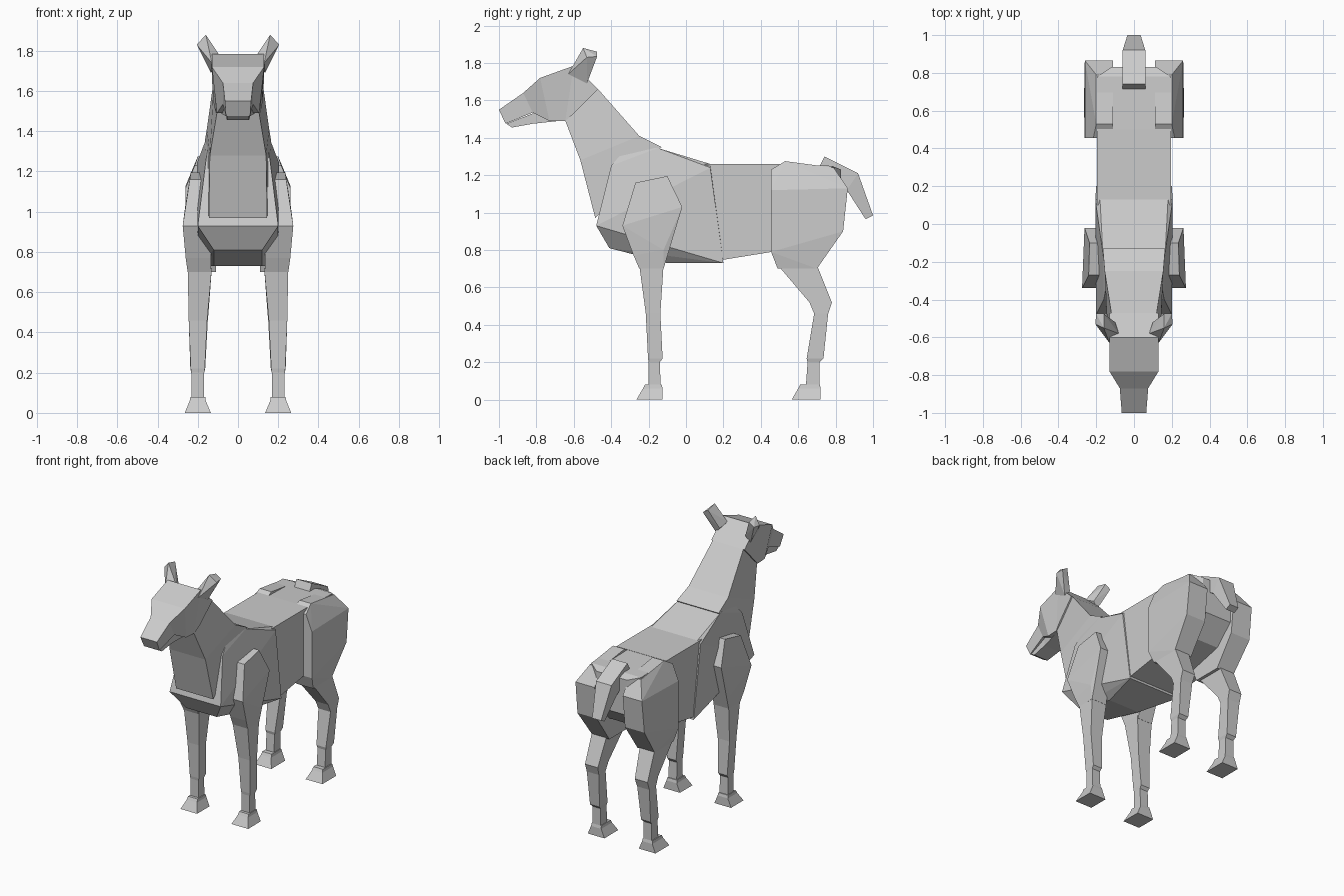
import bpy, bmesh

cube = bpy.data.objects.get("Cube")
if cube:
    bpy.data.objects.remove(cube, do_unlink=True)

coat = bpy.data.materials.new("plain_grey")
coat.use_nodes = True
GREY = (0.6, 0.6, 0.6, 1)
coat.diffuse_color = GREY
coat.node_tree.nodes["Principled BSDF"].inputs["Base Color"].default_value = GREY


def finish(name, bm):
    bmesh.ops.recalc_face_normals(bm, faces=bm.faces[:])
    mesh = bpy.data.meshes.new(name)
    bm.to_mesh(mesh)
    bm.free()
    mesh.materials.append(coat)
    bpy.context.collection.objects.link(bpy.data.objects.new(name, mesh))


def hull(name, points):
    """Faceted convex block around the points."""
    bm = bmesh.new()
    verts = [bm.verts.new(p) for p in points]
    res = bmesh.ops.convex_hull(bm, input=verts)
    loose = [v for v in bm.verts if not v.link_faces]
    bmesh.ops.delete(bm, geom=loose, context='VERTS')
    bmesh.ops.dissolve_limit(bm, angle_limit=0.03, verts=bm.verts[:], edges=bm.edges[:])
    finish(name, bm)


def loft(name, rings):
    """Four-sided tube through a row of corner rings, closed at both ends."""
    bm = bmesh.new()
    rows = [[bm.verts.new(p) for p in ring] for ring in rings]
    for a, b in zip(rows, rows[1:]):
        for i in range(4):
            j = (i + 1) % 4
            bm.faces.new((a[i], a[j], b[j], b[i]))
    bm.faces.new(rows[0])
    bm.faces.new(rows[-1])
    finish(name, bm)


def across(top, low, w_top, w_low):
    """Ring spanning the middle plane; top and low are (y, z)."""
    return [(-w_top, *top), (w_top, *top), (w_low, *low), (-w_low, *low)]


def both(points):
    return [(s * x, y, z) for x, y, z in points for s in (1, -1)]


def pair(build, name, data):
    """Build a part on the left and its mirror on the right."""
    for side, s in (("left", 1), ("right", -1)):
        if build is loft:
            build(f"{side}_{name}", [[(s * x, y, z) for x, y, z in r] for r in data])
        else:
            build(f"{side}_{name}", [(s * x, y, z) for x, y, z in data])


def leg_rings(levels):
    """Level rings from (z, y0, y1, x0, x1)."""
    return [[(a, p, z), (b, p, z), (b, q, z), (a, q, z)] for z, p, q, a, b in levels]


# Trunk
hull("chest", both([
    (.2, -.48, .93), (.12, -.41, .81), (.12, -.1, .73), (.2, .2, .73),
    (.205, .13, 1.24), (.18, .13, 1.26), (.165, -.15, 1.345),
    (.145, -.32, 1.345), (.16, -.4, 1.25)]))
loft("barrel", [across((.1, 1.26), (.15, .74), .195, .195),
                across((.5, 1.26), (.46, .79), .195, .195)])
hull("rump", both([
    (.195, .45, 1.26), (.195, .45, .79), (.195, .78, 1.25), (.12, .83, 1.23),
    (.12, .83, .98), (.15, .7, .85)]))

# Neck
loft("neck", [
    across((-.13, 1.35), (-.485, .97), .165, .145),
    across((-.25, 1.41), (-.565, 1.28), .155, .14),
    across((-.47, 1.66), (-.645, 1.49), .12, .105)])

# Head, jaw and ears
loft("head", [
    across((-1, 1.55), (-.965, 1.475), .065, .06),
    across((-.87, 1.64), (-.82, 1.535), .075, .075),
    across((-.78, 1.72), (-.73, 1.49), .13, .105),
    across((-.6, 1.785), (-.645, 1.49), .13, .11),
    across((-.47, 1.66), (-.6, 1.53), .13, .12)])
loft("jaw", [
    across((-.96, 1.475), (-.93, 1.455), .055, .055),
    across((-.82, 1.53), (-.82, 1.475), .06, .06),
    across((-.7, 1.54), (-.68, 1.49), .085, .085)])
pair(hull, "ear", [
    (.16, -.55, 1.88), (.205, -.53, 1.83), (.16, -.475, 1.86), (.2, -.475, 1.835),
    (.08, -.58, 1.76), (.13, -.63, 1.74), (.1, -.52, 1.73), (.135, -.53, 1.69)])

# Tail
loft("tail", [
    across((.74, 1.3), (.7, 1.22), .06, .06),
    across((.92, 1.21), (.86, 1.12), .06, .06),
    across((1, .985), (.96, .965), .035, .035)])

# Shoulder and thigh blocks: (y, z, outer x) outlines run to an inner face
shoulder = [(-.34, .93, .275), (-.27, 1.16, .24), (-.1, 1.195, .235),
            (-.02, 1.03, .262), (-.12, .8, .262), (-.12, .7, .25),
            (-.25, .7, .25), (-.28, .77, .26)]
thigh = [(.455, 1.12, .26), (.455, .79, .262), (.49, .7, .245), (.7, .7, .245),
         (.84, .9, .262), (.865, 1.13, .26), (.79, 1.24, .2), (.53, 1.275, .2),
         (.455, 1.23, .215)]
for name, outline, inner in (("shoulder", shoulder, .135), ("thigh", thigh, .11)):
    pair(hull, name, [p for y, z, x in outline for p in ((x, y, z), (inner, y, z))])

# Lower legs and hooves
pair(loft, "front_leg", leg_rings([
    (.72, -.25, -.12, .13, .25), (.46, -.215, -.137, .153, .245),
    (.22, -.203, -.125, .165, .235), (.2, -.2, -.14, .168, .232),
    (.06, -.2, -.135, .168, .232)]))
pair(loft, "hind_leg", leg_rings([
    (.72, .49, .7, .13, .245), (.52, .66, .78, .145, .245),
    (.46, .685, .76, .15, .245), (.22, .645, .735, .163, .237),
    (.2, .65, .715, .168, .232), (.06, .64, .715, .168, .232)]))
for name, toe, heel in (("front_hoof", -.265, -.125), ("hind_hoof", .565, .72)):
    pair(loft, name, leg_rings([
        (.08, toe + .045, heel - .005, .163, .237), (.06, toe + .035, heel, .16, .24),
        (0, toe, heel, .135, .265)]))
